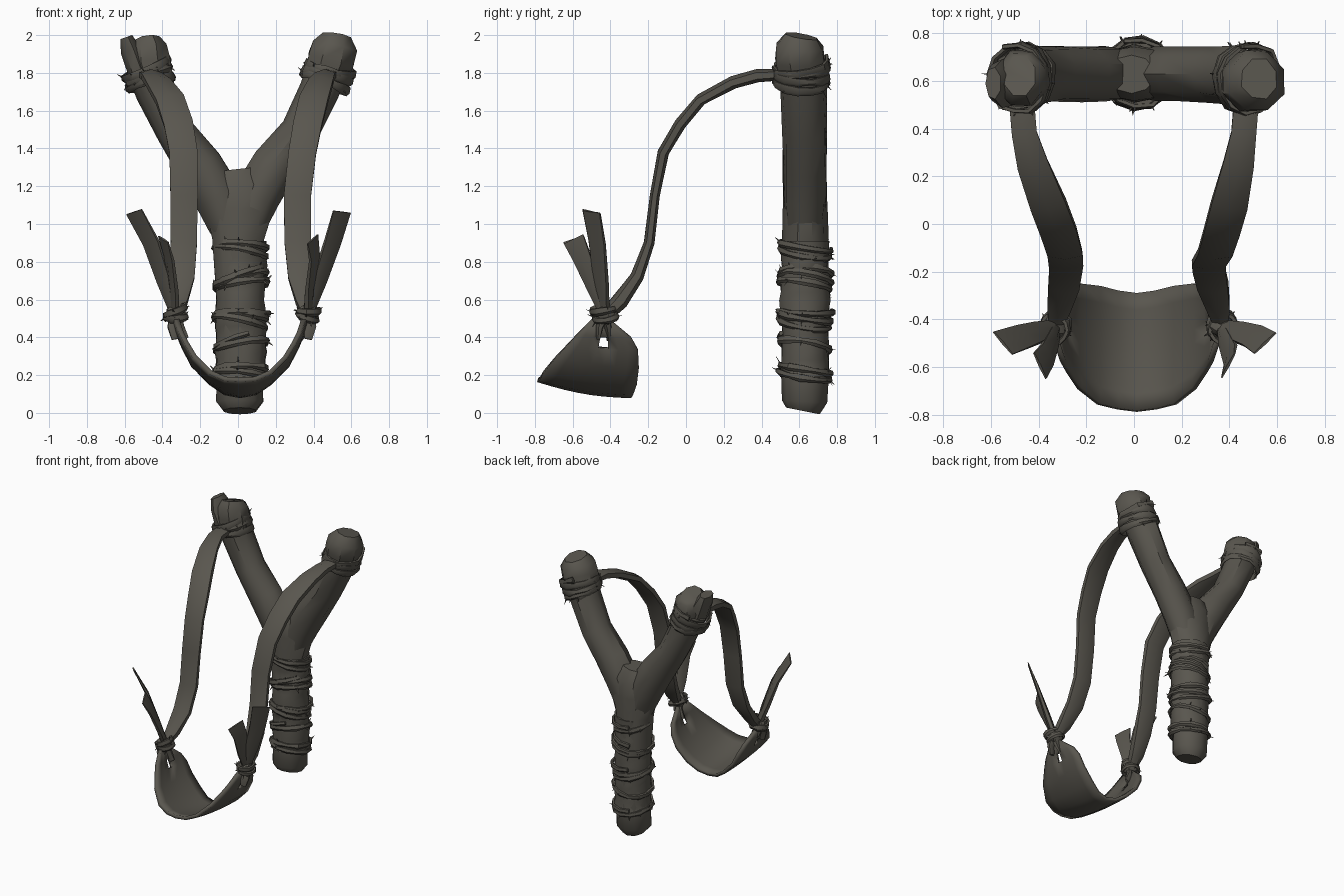
import bpy, bmesh, math, random
from mathutils import Vector

random.seed(4)
if "Cube" in bpy.data.objects:
    bpy.data.objects.remove(bpy.data.objects["Cube"])

COLOUR = (0.1, 0.093, 0.077, 1)
mat = bpy.data.materials.new("dark weathered brown")
mat.use_nodes = True
mat.diffuse_color = COLOUR
bsdf = mat.node_tree.nodes["Principled BSDF"]
bsdf.inputs["Base Color"].default_value = COLOUR
bsdf.inputs["Roughness"].default_value = 0.9


def finish(name, bm, angle=42):
    bmesh.ops.recalc_face_normals(bm, faces=bm.faces)
    mesh = bpy.data.meshes.new(name)
    bm.to_mesh(mesh)
    bm.free()
    mesh.materials.append(mat)
    obj = bpy.data.objects.new(name, mesh)
    bpy.context.collection.objects.link(obj)
    bpy.ops.object.select_all(action='DESELECT')
    obj.select_set(True)
    bpy.context.view_layer.objects.active = obj
    bpy.ops.object.shade_smooth_by_angle(angle=math.radians(angle))
    return obj


def add_loft(bm, path, radii, side, sides=8, jitter=0.0):
    """Skin elliptical rings along a path; side gives the first radius's direction."""
    path = [Vector(p) for p in path]
    rings = []
    for i, p in enumerate(path):
        t = (path[min(i + 1, len(path) - 1)] - path[max(i - 1, 0)]).normalized()
        s = Vector(side)
        w = (s - t * s.dot(t)).normalized()
        n = t.cross(w)
        a, b = radii[i]
        ring = []
        for k in range(sides):
            ang = math.tau * (k + 0.5) / sides
            f = 1 + random.uniform(-jitter, jitter)
            ring.append(bm.verts.new(p + (w * a * math.cos(ang) + n * b * math.sin(ang)) * f))
        rings.append(ring)
    for r0, r1 in zip(rings, rings[1:]):
        for k in range(sides):
            j = (k + 1) % sides
            bm.faces.new((r0[k], r0[j], r1[j], r1[k]))
    bm.faces.new(rings[0][::-1])
    bm.faces.new(rings[-1])


def loft(name, path, radii, side=(1, 0, 0), sides=8, jitter=0.0, angle=42):
    bm = bmesh.new()
    add_loft(bm, path, radii, side, sides, jitter)
    return finish(name, bm, angle)


def lash(name, centre, axis, ra, rb, turns, pitch, thick, wobble=0.012):
    """Flat cord wound around an axis, with loose frayed ends."""
    axis = Vector(axis).normalized()
    u = Vector((0, 1, 0))
    v = axis.cross(u).normalized()
    u = v.cross(axis)
    path = []
    steps = int(turns * 12)
    for i in range(steps + 1):
        ang = math.tau * i / 12 + 0.4
        along = (i / steps - 0.5) * turns * pitch + 0.02 * math.sin(ang * 0.8)
        r = 1 + random.uniform(-wobble, wobble) * 4
        path.append(Vector(centre) + axis * along + (u * ra * math.cos(ang) + v * rb * math.sin(ang)) * r)
    bm = bmesh.new()
    add_loft(bm, path, [(thick * random.uniform(0.8, 1.4), 0.012) for _ in path], axis, 5)
    for _ in range(int(turns * 5)):
        p = random.choice(path)
        out = (p - Vector(centre)).normalized()
        tip = p + out * random.uniform(0.01, 0.03) + axis * random.uniform(-0.04, 0.04)
        add_loft(bm, [p - out * 0.01, tip], [(0.01, 0.004), (0.002, 0.001)], v + axis * 0.3, 4)
    return finish(name, bm)


# Wooden fork: handle and trunk
loft("handle",
     [(0.01, 0.62, 0.01), (0.01, 0.63, 0.06), (0.01, 0.63, 0.2), (0.01, 0.63, 0.6),
      (0.0, 0.63, 0.92), (0.01, 0.63, 1.08), (0.0, 0.63, 1.2), (-0.01, 0.63, 1.29)],
     [(0.09, 0.09), (0.13, 0.12), (0.13, 0.125), (0.13, 0.12),
      (0.145, 0.125), (0.19, 0.12), (0.2, 0.115), (0.1, 0.08)], sides=10, jitter=0.03)

# Fork arms, mirrored with different tips
for s, side_name in ((1, "left"), (-1, "right")):
    loft(side_name + "_arm",
         [(s * 0.05, 0.63, 0.98), (s * 0.1, 0.63, 1.14), (s * 0.2, 0.63, 1.31), (s * 0.33, 0.63, 1.49),
          (s * 0.43, 0.62, 1.7), (s * 0.485, 0.61, 1.84)],
         [(0.1, 0.1), (0.13, 0.118), (0.125, 0.118), (0.105, 0.12), (0.11, 0.125), (0.115, 0.125)],
         sides=9, jitter=0.03)
    axis = (s * 0.35, 0, 1)
    lash(side_name + "_arm_lashing", (s * 0.475, 0.61, 1.79), axis, 0.142, 0.128, 4, 0.028, 0.022)

loft("left_arm_tip",
     [(0.47, 0.61, 1.8), (0.495, 0.6, 1.87), (0.515, 0.6, 1.94), (0.525, 0.61, 1.995)],
     [(0.12, 0.125), (0.135, 0.135), (0.125, 0.135), (0.08, 0.09)], sides=8, jitter=0.04)
loft("right_arm_tip",
     [(-0.45, 0.61, 1.78), (-0.47, 0.61, 1.87), (-0.475, 0.61, 1.94), (-0.48, 0.62, 1.975)],
     [(0.11, 0.12), (0.12, 0.125), (0.105, 0.12), (0.07, 0.09)], sides=8, jitter=0.04)
loft("right_tip_splinter",
     [(-0.52, 0.59, 1.8), (-0.565, 0.59, 1.92), (-0.59, 0.59, 1.99)],
     [(0.06, 0.1), (0.055, 0.1), (0.035, 0.07)], sides=7, jitter=0.06)

# Cloth grip wound on the handle
zs = [0.19 + 0.045 * i for i in range(17)]
loft("grip_cloth", [(0.015, 0.63, z) for z in zs],
     [(random.uniform(0.128, 0.145), random.uniform(0.122, 0.14)) for _ in zs], sides=12, jitter=0.04)
for i, (z, turns, tilt) in enumerate(((0.21, 2, 0.05), (0.36, 1.5, -0.25), (0.5, 3, 0.15),
                                      (0.7, 3, -0.2), (0.86, 2, 0.12))):
    lash("grip_binding_%d" % (i + 1), (0.015, 0.63, z), (tilt, 0.1, 1), 0.142, 0.142, turns, 0.025, 0.017)

# Elastic strips, knots and loose tails
strip_yz = [(0.5, 1.79), (0.38, 1.785), (0.25, 1.75), (0.08, 1.66), (-0.03, 1.53), (-0.12, 1.38),
            (-0.165, 1.15), (-0.195, 0.9), (-0.26, 0.72), (-0.35, 0.59), (-0.43, 0.51)]
strip_x = {1: [0.47, 0.46, 0.44, 0.40, 0.37, 0.34, 0.315, 0.315, 0.33, 0.355, 0.37],
           -1: [0.47, 0.46, 0.425, 0.36, 0.315, 0.29, 0.285, 0.285, 0.295, 0.315, 0.33]}
half_widths = [0.06, 0.06, 0.075, 0.088, 0.088, 0.085, 0.083, 0.08, 0.075, 0.055, 0.03]
half_depths = [0.03, 0.035, 0.034, 0.032, 0.032, 0.03, 0.026, 0.028, 0.035, 0.045, 0.035]

for s, side_name in ((1, "left"), (-1, "right")):
    xs = strip_x[s]
    loft(side_name + "_strip", [(s * x, y, z) for x, (y, z) in zip(xs, strip_yz)],
         list(zip(half_widths, half_depths)), sides=6, jitter=0.03)
    kx = s * xs[-1]
    knot = Vector((kx, -0.43, 0.52))

    # Knot with two cord turns
    bm = bmesh.new()
    bmesh.ops.create_icosphere(bm, subdivisions=2, radius=0.055)
    for v in bm.verts:
        v.co = v.co * random.uniform(0.8, 1.15) + knot
    finish(side_name + "_knot", bm, 30)
    lash(side_name + "_knot_cord", knot, (s * 0.2, -0.3, 1), 0.062, 0.058, 2, 0.03, 0.018)

    # Upright tail and shorter folded tail
    loft(side_name + "_long_tail",
         [knot, knot + Vector((s * 0.06, -0.02, 0.18)), knot + Vector((s * 0.13, -0.04, 0.38)),
          (s * 0.55, -0.5, 1.065)],
         [(0.03, 0.025), (0.055, 0.022), (0.066, 0.014), (0.073, 0.006)], (s * 0.11, 0.09, 0.02), 6)
    loft(side_name + "_short_tail",
         [knot, knot + Vector((s * 0.01, -0.05, 0.13)), knot + Vector((s * 0.035, -0.12, 0.3)),
          (s * 0.395, -0.595, 0.92)],
         [(0.025, 0.025), (0.045, 0.02), (0.06, 0.014), (0.072, 0.006)], (s * 0.07, 0.13, 0.06), 6)

    # Strap ends hanging from the knot and passing through the pouch hole
    for i, (dx, dy, dz) in enumerate(((0.0, -0.035, -0.13), (-0.05, 0.02, -0.13))):
        loft("%s_hanging_strap_%d" % (side_name, i + 1),
             [knot, knot + Vector((s * (dx * 0.5 + 0.012), dy * 0.8, dz * 0.5)),
              knot + Vector((s * dx, dy, dz))],
             [(0.035, 0.03), (0.036, 0.02), (0.024, 0.01)], (1, 0.2, 0), 6)

# Leather pouch: rows of x, back y, back z, front y, front z
rows = [(0.0, -0.29, 0.09, -0.785, 0.175), (0.08, -0.28, 0.105, -0.775, 0.18),
        (0.16, -0.26, 0.16, -0.755, 0.215), (0.24, -0.25, 0.245, -0.69, 0.295),
        (0.285, -0.255, 0.335, -0.62, 0.37), (0.31, -0.29, 0.40, -0.575, 0.42),
        (0.335, -0.39, 0.485, -0.5, 0.495)]
rows = [(-x, *rest) for x, *rest in rows[:0:-1]] + rows
COLS = 8
bm = bmesh.new()
grid = []
for x, yb, zb, yf, zf in rows:
    line = []
    for j in range(COLS):
        t = j / (COLS - 1)
        sag = math.sin(math.pi * t)
        z = zb + (zf - zb) * t - 0.02 * sag * (1 - abs(x) * 2)
        line.append(bm.verts.new((x + 0.012 + math.copysign(0.012 * sag, x) * (abs(x) > 0.2),
                                  yb + (yf - yb) * t, z)))
    grid.append(line)
for i in range(len(rows) - 1):
    for j in range(COLS - 1):
        hole = i in (1, len(rows) - 3) and j == 3
        if not hole:
            bm.faces.new((grid[i][j], grid[i + 1][j], grid[i + 1][j + 1], grid[i][j + 1]))
pouch = finish("pouch", bm, 50)
solid = pouch.modifiers.new("leather_thickness", 'SOLIDIFY')
solid.thickness = 0.025
solid.offset = 0
